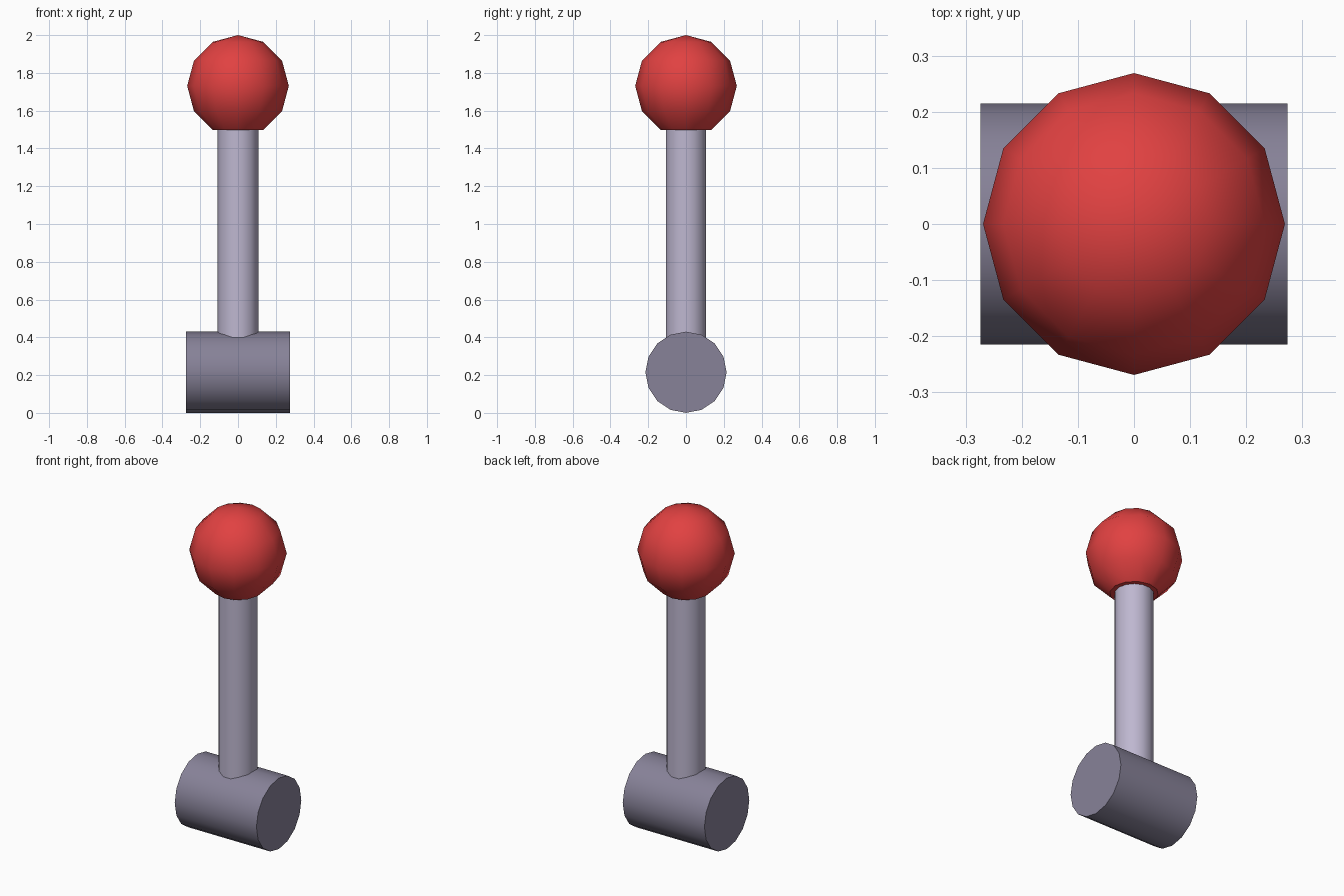
import bpy, bmesh, math
from mathutils import Matrix

if "Cube" in bpy.data.objects:
    bpy.data.objects.remove(bpy.data.objects["Cube"])


def material(name, rgb):
    m = bpy.data.materials.new(name)
    m.diffuse_color = (*rgb, 1)
    m.use_nodes = True
    m.node_tree.nodes["Principled BSDF"].inputs["Base Color"].default_value = m.diffuse_color
    return m


def finish(name, bm, mat):
    me = bpy.data.meshes.new(name)
    bmesh.ops.recalc_face_normals(bm, faces=bm.faces)
    bm.to_mesh(me)
    bm.free()
    me.materials.append(mat)
    ob = bpy.data.objects.new(name, me)
    bpy.context.collection.objects.link(ob)
    bpy.ops.object.select_all(action='DESELECT')
    ob.select_set(True)
    bpy.context.view_layer.objects.active = ob
    bpy.ops.object.shade_smooth_by_angle(angle=math.radians(35))
    return ob


def cylinder(name, mat, radius, depth, sides, matrix):
    bm = bmesh.new()
    bmesh.ops.create_cone(bm, cap_ends=True, segments=sides, radius1=radius,
                          radius2=radius, depth=depth, matrix=matrix)
    return finish(name, bm, mat)


dark_grey = material("dark purple grey", (0.242, 0.223, 0.314))
light_grey = material("light purple grey", (0.515, 0.474, 0.631))
red = material("red", (0.753, 0.053, 0.053))

# Pivot drum lying along x
R = 0.215
cylinder("pivot_drum", dark_grey, R, 0.548, 16,
         Matrix.Translation((0, 0, R)) @ Matrix.Rotation(math.pi / 2, 4, 'Y'))

# Upright lever shaft
cylinder("lever_shaft", light_grey, 0.108, 1.35, 14,
         Matrix.Translation((0, 0, 0.915)) @ Matrix.Rotation(math.pi / 2, 4, 'Z'))

# Ball knob with flat underside
bm = bmesh.new()
r = 0.269
bmesh.ops.create_uvsphere(bm, u_segments=12, v_segments=6, radius=r,
                          matrix=Matrix.Translation((0, 0, 2 - r)))
pole = min(bm.verts, key=lambda v: v.co.z)
bmesh.ops.dissolve_verts(bm, verts=[pole])
finish("ball_knob", bm, red)
